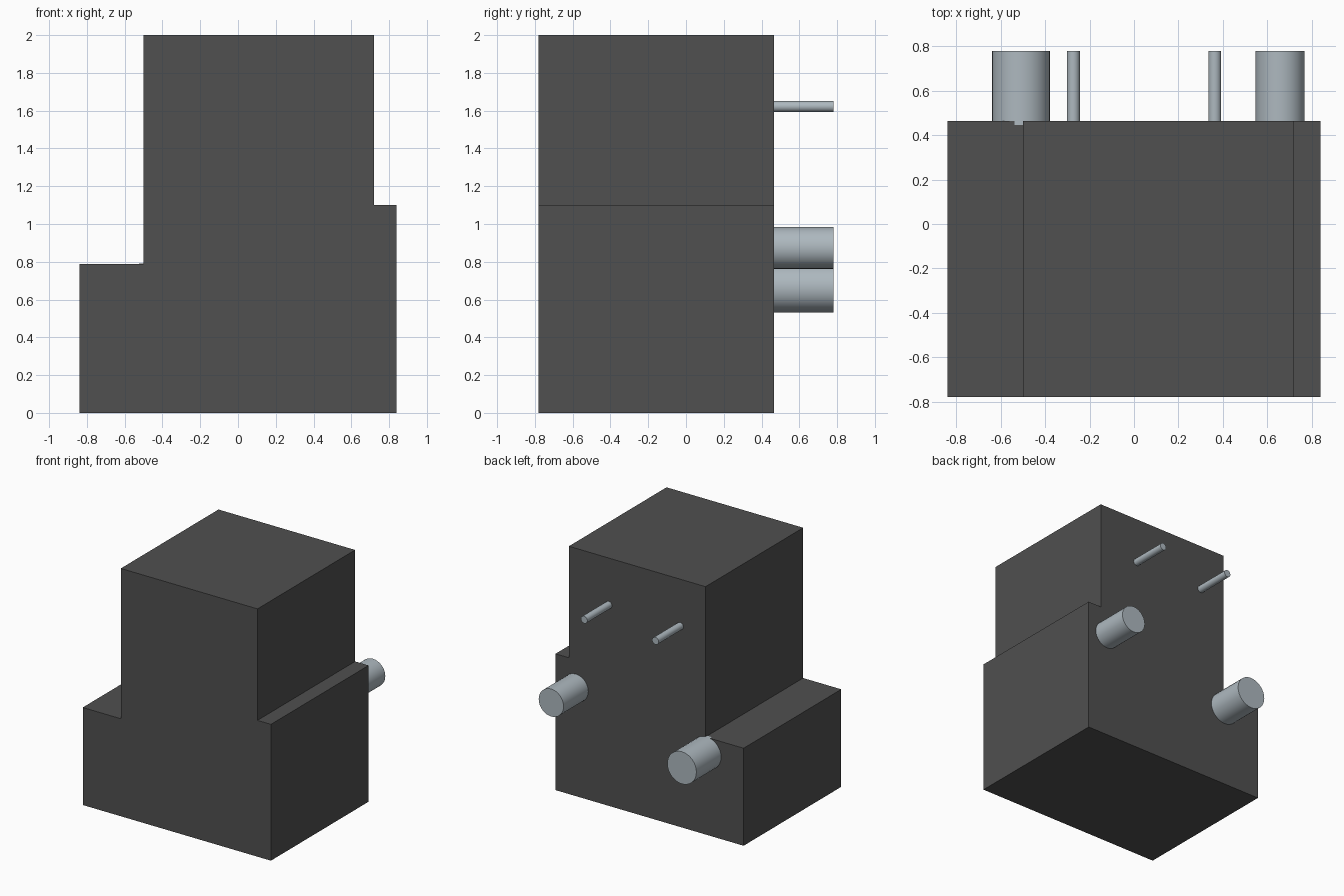
import bpy, bmesh, math
from mathutils import Matrix

cube = bpy.data.objects.get("Cube")
if cube:
    bpy.data.objects.remove(cube, do_unlink=True)


def material(name, rgb):
    m = bpy.data.materials.new(name)
    m.use_nodes = True
    m.diffuse_color = (*rgb, 1)
    m.node_tree.nodes["Principled BSDF"].inputs["Base Color"].default_value = (*rgb, 1)
    return m


def add_object(name, bm, mat):
    bmesh.ops.recalc_face_normals(bm, faces=bm.faces)
    mesh = bpy.data.meshes.new(name)
    bm.to_mesh(mesh)
    bm.free()
    mesh.materials.append(mat)
    ob = bpy.data.objects.new(name, mesh)
    bpy.context.collection.objects.link(ob)
    return ob


dark = material("dark_grey", (0.08, 0.08, 0.08))
steel = material("pale_steel", (0.42, 0.48, 0.52))

FRONT, BACK, PIN_END = -0.78, 0.465, 0.78

# Stepped body: front outline extruded along y
outline = [(-0.84, 0), (0.84, 0), (0.84, 1.10), (0.72, 1.10),
           (0.72, 2.0), (-0.50, 2.0), (-0.50, 0.787), (-0.84, 0.787)]
bm = bmesh.new()
face = bm.faces.new([bm.verts.new((x, FRONT, z)) for x, z in outline])
ext = bmesh.ops.extrude_face_region(bm, geom=[face])
bmesh.ops.translate(bm, vec=(0, BACK - FRONT, 0),
                    verts=[g for g in ext["geom"] if isinstance(g, bmesh.types.BMVert)])
add_object("stepped_body", bm, dark)


# Round pins standing out of the back, rooted slightly inside the body
def pin(name, x, z, radius):
    start = BACK - 0.02
    bm = bmesh.new()
    bmesh.ops.create_cone(
        bm, cap_ends=True, segments=32, radius1=radius, radius2=radius,
        depth=PIN_END - start,
        matrix=Matrix.Translation((x, (start + PIN_END) / 2, z))
        @ Matrix.Rotation(math.pi / 2, 4, 'X'))
    ob = add_object(name, bm, steel)
    bpy.ops.object.select_all(action='DESELECT')
    ob.select_set(True)
    bpy.context.view_layer.objects.active = ob
    bpy.ops.object.shade_smooth_by_angle(angle=math.radians(30))


pin("large_pin_right", -0.509, 0.661, 0.13)
pin("large_pin_left", 0.658, 0.874, 0.111)
pin("small_pin_right", -0.273, 1.622, 0.029)
pin("small_pin_left", 0.364, 1.622, 0.029)
